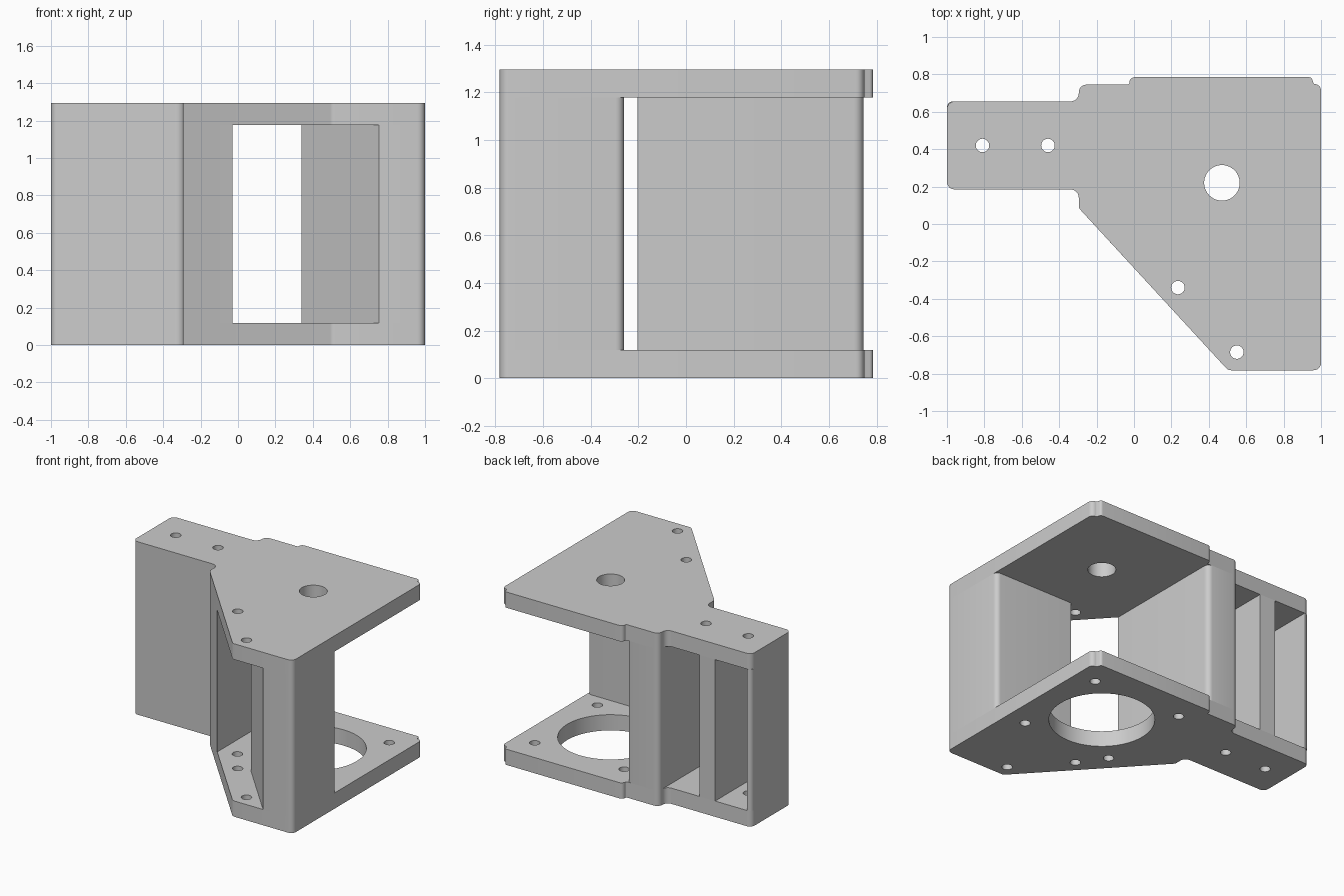
import bpy, bmesh, math
from mathutils import Vector

cube = bpy.data.objects.get("Cube")
if cube:
    bpy.data.objects.remove(cube, do_unlink=True)

grey = bpy.data.materials.new("light_grey")
grey.use_nodes = True
grey.diffuse_color = (0.6, 0.6, 0.6, 1)
grey.node_tree.nodes["Principled BSDF"].inputs["Base Color"].default_value = (0.6, 0.6, 0.6, 1)

HEIGHT, PLATE = 1.295, 0.118


def rounded(corners, steps=6):
    """Outline from (x, y, radius) corners, each rounded by an arc."""
    out = []
    for i, (x, y, r) in enumerate(corners):
        p = Vector((x, y, 0))
        if not r:
            out.append(p)
            continue
        a = (Vector((*corners[i - 1][:2], 0)) - p).normalized()
        b = (Vector((*corners[(i + 1) % len(corners)][:2], 0)) - p).normalized()
        half = a.angle(b) / 2
        t = r / math.tan(half)
        c = p + (a + b).normalized() * r / math.sin(half)
        start, end = (p + a * t - c).normalized(), (p + b * t - c).normalized()
        out += [c + start.slerp(end, k / steps).normalized() * r for k in range(steps + 1)]
    return out


def circle(x, y, r, n=32):
    return [Vector((x + r * math.cos(math.tau * k / n), y + r * math.sin(math.tau * k / n), 0))
            for k in range(n)]


def extrude(name, z0, z1, outline, holes=()):
    """Solid slab from a filled outline with holes."""
    curve = bpy.data.curves.new(name, "CURVE")
    curve.dimensions = "2D"
    curve.fill_mode = "BOTH"
    curve.extrude = (z1 - z0) / 2
    for loop in [outline, *holes]:
        spline = curve.splines.new("POLY")
        spline.points.add(len(loop) - 1)
        for point, co in zip(spline.points, loop):
            point.co = (co.x, co.y, 0, 1)
        spline.use_cyclic_u = True
    obj = bpy.data.objects.new(name, curve)
    bpy.context.collection.objects.link(obj)
    bpy.ops.object.select_all(action="DESELECT")
    obj.select_set(True)
    bpy.context.view_layer.objects.active = obj
    bpy.ops.object.convert(target="MESH")
    obj = bpy.context.object
    obj.name = name
    bm = bmesh.new()
    bm.from_mesh(obj.data)
    bmesh.ops.remove_doubles(bm, verts=bm.verts, dist=0.0005)
    bmesh.ops.translate(bm, verts=bm.verts, vec=(0, 0, (z0 + z1) / 2))
    bmesh.ops.recalc_face_normals(bm, faces=bm.faces)
    bm.to_mesh(obj.data)
    bm.free()
    obj.data.materials.clear()
    obj.data.materials.append(grey)
    bpy.ops.object.shade_smooth_by_angle(angle=math.radians(30))


# Shared outline of both plates
plate = rounded([
    (-1, 0.185, 0.04), (-0.295, 0.185, 0.045), (-0.295, 0.085, 0.03),
    (0.503, -0.782, 0.04), (1, -0.782, 0.04), (1, 0.742, 0.035),
    (0.96, 0.75, 0.005), (0.95, 0.785, 0.02), (-0.025, 0.785, 0.028),
    (-0.025, 0.745, 0.01), (-0.295, 0.745, 0.04), (-0.295, 0.655, 0.045),
    (-1, 0.655, 0.04)])

# Holes: mounting screws through both plates, motor holes
CX, CY, D = 0.47, 0.22, 0.37
screws = [circle(x, y, 0.036) for x, y in
          [(-0.81, 0.42), (-0.46, 0.42), (0.235, -0.34), (0.55, -0.685)]]
motor_screws = [circle(CX + sx * D, CY + sy * D, 0.036) for sx in (-1, 1) for sy in (-1, 1)]

extrude("bottom_plate", 0, PLATE, plate, screws + motor_screws + [circle(CX, CY, 0.36, 64)])
extrude("top_plate", HEIGHT - PLATE, HEIGHT, plate, screws + [circle(CX, CY, 0.095, 48)])

# Inner wall and side arm with two pockets open to the back
arm = rounded([
    (-1, 0.185, 0.04), (-0.295, 0.185, 0.045), (-0.295, 0.085, 0.03),
    (-0.03, -0.203, 0), (-0.03, 0.745, 0.04), (-0.295, 0.745, 0.04),
    (-0.295, 0.24, 0), (-0.57, 0.24, 0), (-0.57, 0.655, 0), (-0.7, 0.655, 0),
    (-0.7, 0.24, 0), (-0.965, 0.24, 0), (-0.965, 0.655, 0), (-1, 0.655, 0.03)])
extrude("arm_walls", PLATE, HEIGHT - PLATE, arm)

# Wedge-shaped front column
column = rounded([
    (0.755, -0.782, 0), (1, -0.782, 0.04), (1, -0.26, 0.035),
    (0.34, -0.26, 0), (0.34, -0.33, 0)])
extrude("front_column", PLATE, HEIGHT - PLATE, column)
